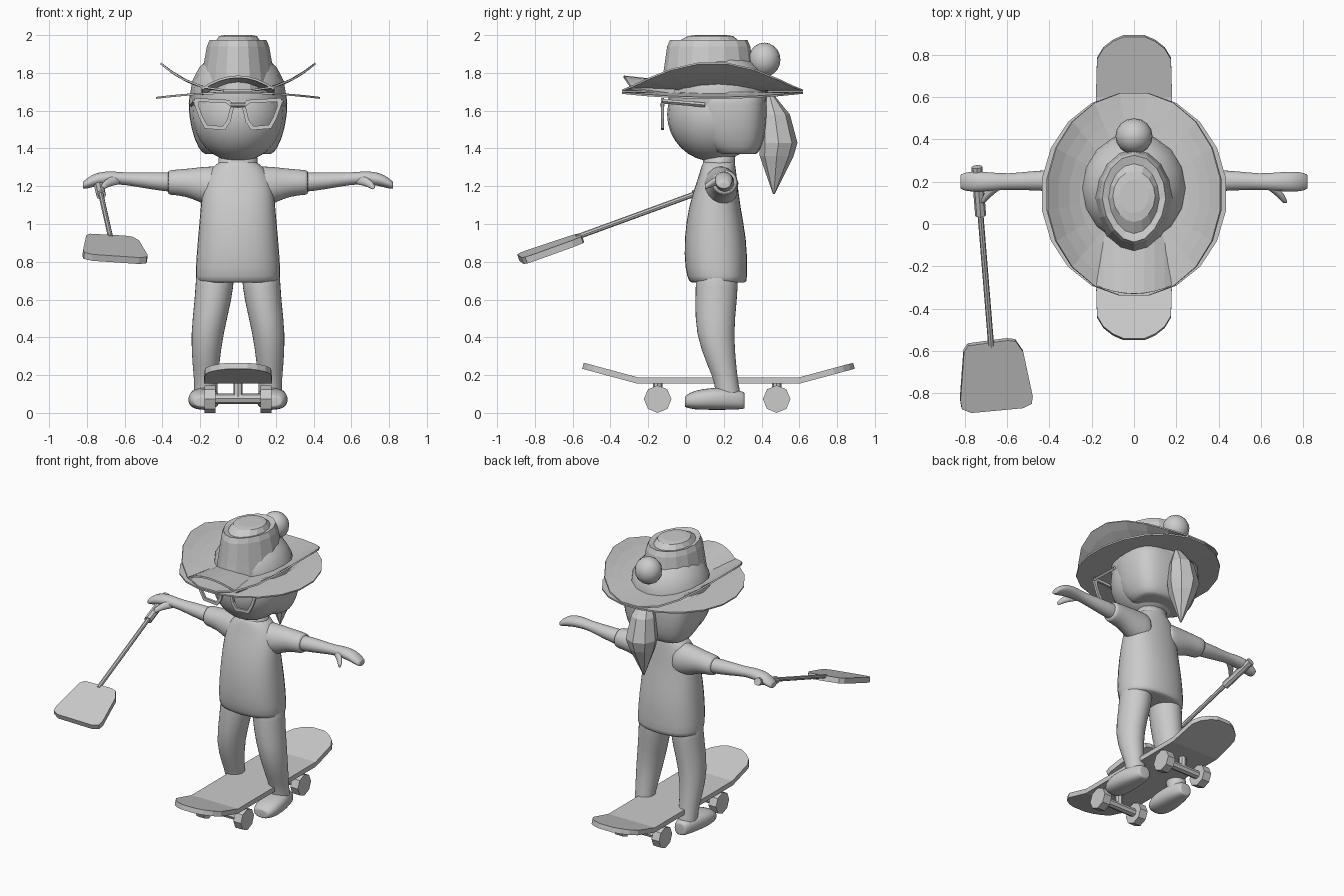
import bpy, bmesh, math
from mathutils import Vector

cube = bpy.data.objects.get("Cube")
if cube:
    bpy.data.objects.remove(cube, do_unlink=True)

grey = bpy.data.materials.new("light grey")
grey.use_nodes = True
grey.diffuse_color = (0.6, 0.6, 0.6, 1)
grey.node_tree.nodes["Principled BSDF"].inputs["Base Color"].default_value = (0.6, 0.6, 0.6, 1)


def build(name, verts, faces, smooth=False, mirror=False, subsurf=0, thick=0):
    mesh = bpy.data.meshes.new(name)
    mesh.from_pydata([tuple(v) for v in verts], [], faces)
    bm = bmesh.new()
    bm.from_mesh(mesh)
    bmesh.ops.recalc_face_normals(bm, faces=bm.faces[:])
    for f in bm.faces:
        f.smooth = smooth
    bm.to_mesh(mesh)
    bm.free()
    mesh.materials.append(grey)
    ob = bpy.data.objects.new(name, mesh)
    bpy.context.collection.objects.link(ob)
    if thick:
        mod = ob.modifiers.new("thickness", "SOLIDIFY")
        mod.thickness, mod.offset = thick, 0
    if mirror:
        ob.modifiers.new("mirror", "MIRROR").use_mirror_merge = False
    if subsurf:
        mod = ob.modifiers.new("smooth", "SUBSURF")
        mod.levels = mod.render_levels = subsurf
    return ob


def loft(name, rings, axis="z", n=16, power=1.0, tight=True, **kw):
    """Skin rings of (position, centre u, centre v, radius u, radius v) along an axis."""
    rings = list(rings)
    if tight:
        for i in (0, -1):
            t, u, v, a, b = rings[i]
            extra = (t, u, v, a * 0.9, b * 0.9)
            rings.insert(0, extra) if i == 0 else rings.append(extra)
    order = {"z": (1, 2, 0), "x": (0, 1, 2), "y": (1, 0, 2)}[axis]
    verts, faces = [], []
    for t, u, v, a, b in rings:
        for k in range(n):
            ang = math.tau * k / n
            c, s = math.cos(ang), math.sin(ang)
            p = (t, u + a * math.copysign(abs(c) ** power, c),
                 v + b * math.copysign(abs(s) ** power, s))
            verts.append([p[i] for i in order])
    for r in range(len(rings) - 1):
        for k in range(n):
            j = (k + 1) % n
            faces.append((r * n + k, r * n + j, r * n + n + j, r * n + n + k))
    faces += [tuple(range(n)), tuple(range(len(verts) - n, len(verts)))]
    return build(name, verts, faces, **kw)


def ball(name, centre, radii, segments=24, rings=16):
    bm = bmesh.new()
    bmesh.ops.create_uvsphere(bm, u_segments=segments, v_segments=rings, radius=1)
    verts = [Vector(centre) + Vector([a * b for a, b in zip(v.co, radii)]) for v in bm.verts]
    bm.verts.index_update()
    faces = [tuple(v.index for v in f.verts) for f in bm.faces]
    bm.free()
    return build(name, verts, faces, smooth=True)


def rod(name, start, end, radius, n=8, **kw):
    start, end = Vector(start), Vector(end)
    q = (end - start).to_track_quat("Z", "Y")
    verts = [p + q @ Vector((radius * math.cos(math.tau * k / n), radius * math.sin(math.tau * k / n), 0))
             for p in (start, end) for k in range(n)]
    faces = [(k, (k + 1) % n, n + (k + 1) % n, n + k) for k in range(n)]
    faces += [tuple(range(n)), tuple(range(n, 2 * n))]
    return build(name, verts, faces, **kw)


soft = dict(smooth=True, subsurf=1)

# Head, neck and hair
ball("head", (0, 0.15, 1.58), (0.245, 0.25, 0.25))
loft("neck", [(1.24, 0, 0.175, 0.11, 0.085), (1.38, 0, 0.175, 0.1, 0.085)], smooth=True, tight=False)
loft("hair", [(1.37, 0, 0.27, 0.19, 0.11), (1.44, 0, 0.24, 0.235, 0.18),
              (1.58, 0, 0.235, 0.268, 0.2), (1.7, 0, 0.23, 0.265, 0.2)], power=0.65, **soft)
loft("ponytail", [(1.69, 0, 0.44, 0.03, 0.02), (1.58, 0, 0.47, 0.08, 0.08),
                  (1.43, 0, 0.49, 0.105, 0.1), (1.36, 0, 0.48, 0.085, 0.09),
                  (1.16, 0, 0.465, 0.005, 0.005)], n=8, tight=False)

# Shirt with sleeves
loft("shirt", [(0.69, 0, 0.17, 0.228, 0.155), (0.75, 0, 0.16, 0.23, 0.168),
               (0.92, 0, 0.155, 0.217, 0.17), (1.1, 0, 0.15, 0.2, 0.138),
               (1.22, 0, 0.165, 0.19, 0.11), (1.29, 0, 0.17, 0.15, 0.095),
               (1.33, 0, 0.175, 0.1, 0.085)], power=0.85, **soft)
loft("sleeves", [(0.08, 0.18, 1.19, 0.1, 0.12), (0.19, 0.19, 1.205, 0.085, 0.1),
                 (0.27, 0.2, 1.22, 0.073, 0.073), (0.37, 0.205, 1.22, 0.07, 0.067)],
     "x", mirror=True, **soft)

# Arms, hands and thumbs
loft("arms", [(0.34, 0.205, 1.22, 0.055, 0.055), (0.48, 0.205, 1.23, 0.048, 0.046),
              (0.6, 0.2, 1.24, 0.038, 0.032), (0.66, 0.2, 1.245, 0.045, 0.037),
              (0.74, 0.2, 1.24, 0.05, 0.037), (0.79, 0.2, 1.22, 0.048, 0.032),
              (0.82, 0.2, 1.205, 0.035, 0.02)], "x", n=12, mirror=True, **soft)
thumb = [(0.18, 0.64, 1.235, 0.035, 0.03), (0.14, 0.69, 1.22, 0.026, 0.024),
         (0.1, 0.715, 1.195, 0.012, 0.014)]
loft("thumbs", thumb, "y", n=8, mirror=True, **soft)

# Legs and feet
loft("legs", [(0.74, 0.12, 0.165, 0.105, 0.115), (0.6, 0.13, 0.16, 0.1, 0.113),
              (0.42, 0.165, 0.15, 0.088, 0.103), (0.25, 0.17, 0.19, 0.072, 0.078),
              (0.16, 0.17, 0.215, 0.062, 0.062), (0.08, 0.17, 0.225, 0.065, 0.07)],
     mirror=True, **soft)
loft("feet", [(-0.005, 0.18, 0.06, 0.055, 0.03), (0.04, 0.18, 0.068, 0.085, 0.052),
              (0.14, 0.18, 0.075, 0.085, 0.06), (0.24, 0.172, 0.075, 0.07, 0.06),
              (0.31, 0.17, 0.065, 0.045, 0.045)], "y", power=0.8, mirror=True, **soft)


# Hat: two brims, knitted dome, crown, bill and pompom
def brim(name, rx, base, lift, bend):
    n, steps = 20, 5
    verts, faces = [], []
    for r in range(steps):
        s = 0.5 + 0.5 * r / (steps - 1)
        for k in range(n):
            a = math.tau * (k + 0.5) / n
            x, y = s * rx * math.cos(a), s * 0.485 * math.sin(a)
            verts.append((x, 0.14 + y, base + lift * abs(x / rx) ** bend))
    for r in range(steps - 1):
        for k in range(n):
            j = (k + 1) % n
            faces.append((r * n + k, r * n + j, r * n + n + j, r * n + n + k))
    build(name, verts, faces, thick=0.01)


brim("raised_brim", 0.415, 1.705, 0.15, 2.5)
brim("drooping_brim", 0.44, 1.695, -0.028, 2)
ball("knitted_dome", (0, 0.17, 1.68), (0.255, 0.265, 0.25), 16, 10)
crown = loft("crown", [(1.69, 0, 0.13, 0.21, 0.27), (1.8, 0, 0.12, 0.19, 0.24),
                       (1.94, 0, 0.12, 0.165, 0.22), (1.975, 0, 0.12, 0.15, 0.205),
                       (1.965, 0, 0.12, 0.12, 0.165), (1.995, 0, 0.13, 0.1, 0.12),
                       (2.0, 0, 0.13, 0.07, 0.08)], tight=False)
for v in crown.data.vertices:  # narrow the front
    v.co.x *= 1 + 0.8 * min(0, v.co.y - 0.1)
ball("pompom", (0, 0.415, 1.87), (0.088, 0.085, 0.09), 16, 10)

verts, faces = [], []
for r in range(4):
    for k in range(9):
        u = k / 4 - 1
        verts.append((0.19 * u, -0.06 - 0.09 * r + 0.045 * u * u * r / 3, 1.75 + 0.01 * r - 0.065 * u * u))
faces = [(r * 9 + k, r * 9 + k + 1, r * 9 + k + 10, r * 9 + k + 9) for r in range(3) for k in range(8)]
build("cap_bill", verts, faces, thick=0.012)

# Glasses
outline = [(0.018, 1.635), (0.05, 1.657), (0.23, 1.667), (0.232, 1.635), (0.205, 1.56),
           (0.175, 1.505), (0.07, 1.497), (0.04, 1.54)]
inner = [(0.12 + (x - 0.12) * 0.78, 1.585 + (z - 1.585) * 0.76) for x, z in outline]
verts = [(x, -0.125, z) for x, z in outline + inner]
faces = [(k, (k + 1) % 8, 8 + (k + 1) % 8, 8 + k) for k in range(8)]
build("glasses_frame", verts, faces, mirror=True, thick=0.016)
rod("glasses_bridge", (-0.04, -0.125, 1.63), (0.04, -0.125, 1.63), 0.013)
rod("glasses_arms", (0.228, -0.125, 1.65), (0.245, 0.1, 1.63), 0.012, n=4, mirror=True)

# Skateboard deck with raised rounded ends
half = [(0, 0.18), (0.43, 0.18), (0.61, 0.175), (0.66, 0.145), (0.695, 0.1), (0.717, 0.05)]
stations = [(-d, w) for d, w in half[:0:-1]] + half
verts, faces = [], []
for d, w in stations:
    z = 0.172 + max(0, abs(d) - 0.43) * 0.27
    verts += [(-w, 0.172 + d, z), (w, 0.172 + d, z)]
faces = [(2 * i, 2 * i + 1, 2 * i + 3, 2 * i + 2) for i in range(len(stations) - 1)]
build("skateboard_deck", verts, faces, thick=0.033)

# Wheels and axles
for label, y in (("front", -0.15), ("back", 0.48)):
    rod(label + "_axle", (-0.13, y, 0.075), (0.13, y, 0.075), 0.028)
    rod(label + "_truck", (0, y, 0.075), (0, y, 0.165), 0.025)
    rod(label + "_wheels", (0.12, y, 0.073), (0.178, y, 0.073), 0.073, mirror=True)

# Paddle held in the right hand
rod("paddle_shaft", (-0.74, 0.22, 1.222), (-0.675, -0.58, 0.93), 0.014)
rod("paddle_grip", (-0.743, 0.27, 1.235), (-0.725, 0.04, 1.153), 0.026)
blade = [(-0.805, -0.6), (-0.785, -0.57), (-0.6, -0.545), (-0.56, -0.55), (-0.525, -0.6),
         (-0.48, -0.81), (-0.485, -0.845), (-0.525, -0.865), (-0.77, -0.888), (-0.815, -0.87), (-0.822, -0.83)]
verts = [(x, y, 0.925 + (y + 0.55) * 0.34 - 0.1 * (x + 0.65)) for x, y in blade]
build("paddle_blade", verts, [tuple(range(len(blade)))], thick=0.036)
